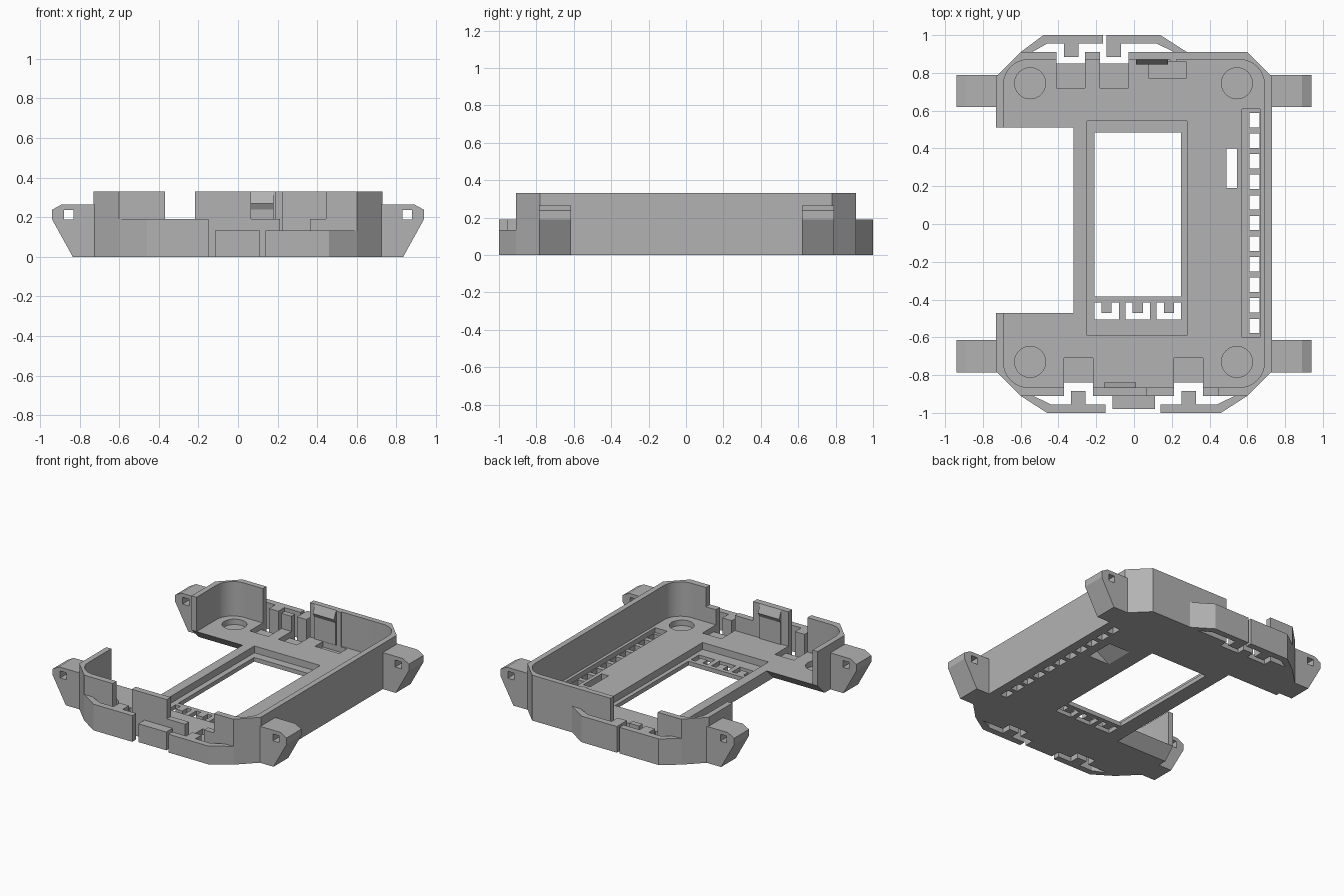
import bpy, bmesh, math
from mathutils import Vector

if "Cube" in bpy.data.objects:
    bpy.data.objects.remove(bpy.data.objects["Cube"])

grey = bpy.data.materials.new("light_grey")
grey.diffuse_color = (0.45, 0.45, 0.45, 1)
grey.use_nodes = True
grey.node_tree.nodes["Principled BSDF"].inputs["Base Color"].default_value = grey.diffuse_color

T = 0.08      # floor thickness
H = 0.33      # wall height
LOW = 0.19    # low wall and clip height


def prism(name, pts, axis, a, b):
    """Extrude a 2D outline from a to b along x, y or z."""
    def place(p, d):
        return {"x": (d, p[0], p[1]), "y": (p[0], d, p[1]), "z": (p[0], p[1], d)}[axis]
    bm = bmesh.new()
    lo = [bm.verts.new(place(p, a)) for p in pts]
    hi = [bm.verts.new(place(p, b)) for p in pts]
    bm.faces.new(lo)
    bm.faces.new(hi)
    n = len(pts)
    for i in range(n):
        j = (i + 1) % n
        bm.faces.new((lo[i], lo[j], hi[j], hi[i]))
    bmesh.ops.recalc_face_normals(bm, faces=bm.faces)
    me = bpy.data.meshes.new(name)
    bm.to_mesh(me)
    bm.free()
    me.materials.append(grey)
    ob = bpy.data.objects.new(name, me)
    bpy.context.collection.objects.link(ob)
    return ob


def box(name, x0, x1, y0, y1, z0, z1):
    return prism(name, [(x0, y0), (x1, y0), (x1, y1), (x0, y1)], "z", z0, z1)


def arc(cx, cy, r, a0, a1, n):
    return [(cx + r * math.cos(math.radians(a0 + (a1 - a0) * i / n)),
             cy + r * math.sin(math.radians(a0 + (a1 - a0) * i / n))) for i in range(n + 1)]


def cut(target, cutter):
    cutter.hide_render = True
    m = target.modifiers.new("cut", "BOOLEAN")
    m.operation = "DIFFERENCE"
    m.solver = "EXACT"
    m.object = cutter
    bpy.context.view_layer.objects.active = target
    bpy.ops.object.modifier_apply(modifier=m.name)
    me = cutter.data
    bpy.data.objects.remove(cutter)
    bpy.data.meshes.remove(me)


def cut_box(target, *dims):
    cut(target, box("cutter", *dims))


# Tray: chamfered outline hollowed by a rounded cavity
tray = prism("tray", [(-0.60, -0.91), (0.60, -0.91), (0.73, -0.78), (0.73, 0.78),
                      (0.60, 0.91), (-0.60, 0.91), (-0.73, 0.78), (-0.73, -0.78)], "z", 0, H)
r = 0.13
cavity = (arc(0.56, 0.74, r, 0, 90, 8) + arc(-0.56, 0.74, r, 90, 180, 8)
          + arc(-0.56, -0.735, r, 180, 270, 8) + arc(0.56, -0.735, r, 270, 360, 8))
cut(tray, prism("cutter", cavity, "z", T, 1))

# Left opening, undercut along the floor edges
e = T + 0.02
cut(tray, prism("cutter", [(0.51, 1), (0.51, T), (0.51 + e, -0.02),
                           (-0.47 - e, -0.02), (-0.47, T), (-0.47, 1)], "x", -1, -0.32))

# Screen window: recessed frame, opening and three small ports
cut_box(tray, -0.25, 0.28, -0.59, 0.545, 0.03, 1)
cut_box(tray, -0.21, 0.25, -0.385, 0.485, -1, 1)
for x0 in (-0.21, -0.045, 0.12):
    cut_box(tray, x0, x0 + 0.13, -0.505, -0.415, -1, 1)
    box("port_tab", x0 + 0.038, x0 + 0.092, -0.47, -0.41, 0, 0.03)

# Vent grille along the right side
cut_box(tray, 0.572, 0.668, -0.60, 0.61, 0.045, 0.3)
for i in range(11):
    y = 0.55 - 0.109 * i
    cut_box(tray, 0.612, 0.664, y - 0.038, y + 0.038, -1, 0.2)

# Card slot with a ramp on the underside
cut(tray, prism("cutter", [(0.545, -0.01), (0.36, -0.01), (0.49, T - 0.01),
                           (0.49, 0.2), (0.545, 0.2)], "y", 0.19, 0.40))

# Round corner recesses
for x in (-0.55, 0.545):
    for y in (-0.73, 0.745):
        cut(tray, prism("cutter", arc(x, y, 0.082, 0, 352.5, 47), "z", 0.04, 0.3))

# Clip openings through the walls, with shallow floor recesses behind them
for x in (-0.41, -0.18):
    cut_box(tray, x, x + 0.15, 0.85, 1.1, -1, 1)
    cut_box(tray, x, x + 0.15, 0.72, 0.852, 0.04, 0.3)
for x in (-0.37, 0.212):
    cut_box(tray, x, x + 0.153, -1.1, -0.84, -1, 1)
    cut_box(tray, x, x + 0.153, -0.842, -0.71, 0.04, 0.3)
cut_box(tray, 0.08, 0.275, 0.77, 0.86, 0.04, 0.3)

# Lowered wall sections
cut_box(tray, -0.30, -0.10, 0.83, 1.1, LOW, 1)
cut_box(tray, 0.065, 0.445, -1.1, -0.83, LOW, 1)

tray.select_set(True)
bpy.context.view_layer.objects.active = tray
bpy.ops.object.shade_smooth_by_angle(angle=math.radians(30))

# Mounting ears with square holes
ear = [(0.70, 0), (0.835, 0), (0.94, 0.19), (0.94, 0.237), (0.89, 0.265), (0.70, 0.265)]
for s, side in ((1, "right"), (-1, "left")):
    for y0, y1, end in ((0.62, 0.79, "back"), (-0.785, -0.615, "front")):
        ob = prism("ear_%s_%s" % (end, side), [(s * x, z) for x, z in ear], "y", y0, y1)
        xa, xb = sorted((s * 0.83, s * 0.88))
        cut_box(ob, xa, xb, y0 - 0.1, y1 + 0.1, 0.187, 0.237)


# Spring clips: outer bar, slanted arm into the wall, and an inward hook
def clip(name, free, bend, root, s, h, hook):
    d = math.copysign(0.05, root - bend)
    pts = [(free, s * 1.0), (bend, s * 1.0), (root, s * 0.91),
           (root - 0.5 * d, s * 0.89), (bend - 0.4 * d, s * 0.955), (free, s * 0.955)]
    prism(name, pts, "z", 0, h)
    ya, yb = sorted((s * 0.885, s * 0.96))
    box(name + "_hook", hook, hook + 0.075, ya, yb, 0, h)


clip("clip_back_left", -0.165, -0.48, -0.60, 1, LOW, -0.37)
clip("clip_back_right", -0.145, 0.14, 0.28, 1, LOW, -0.145)
clip("clip_front_left", -0.15, -0.46, -0.60, -1, LOW, -0.333)
clip("clip_front_right", 0.14, 0.46, 0.60, -1, 0.133, 0.252)

# Front centre block
box("front_block", -0.115, 0.11, -0.98, -0.90, 0, 0.133)

# Board latches: thin plates with a wedge lip on the inner wall faces
for name, x0, x1, s, face in (("latch_back", 0.01, 0.18, 1, 0.88), ("latch_front", -0.16, 0.01, -1, 0.875)):
    prism(name, [(s * face, T), (s * (face - 0.018), T), (s * (face - 0.018), 0.24),
                 (s * (face - 0.035), 0.27), (s * (face - 0.01), H), (s * face, H)], "x", x0, x1)
box("latch_post", 0.19, 0.225, 0.86, 0.89, T, H)
